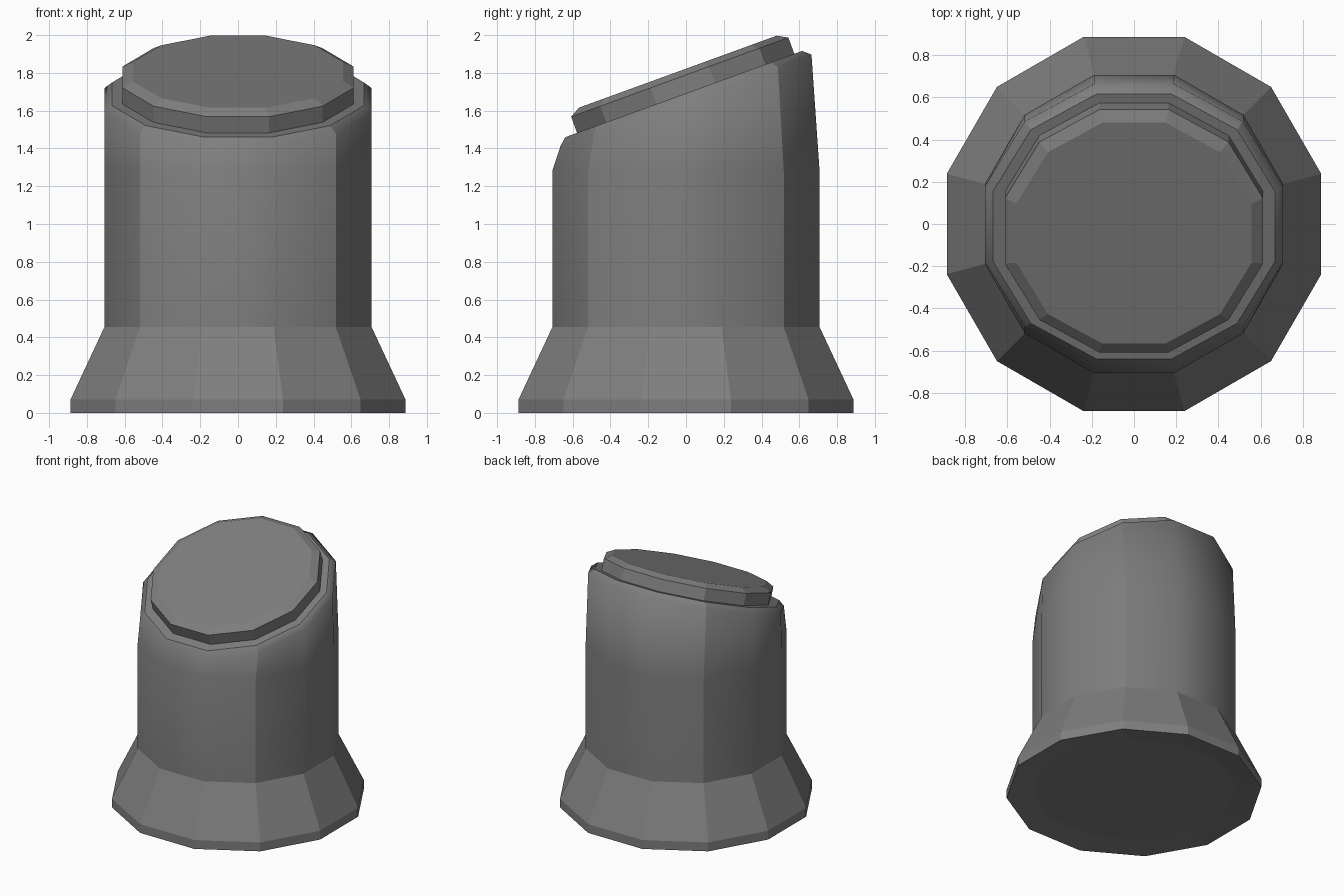
import bpy, bmesh
from math import radians, cos, sin, pi
from mathutils import Matrix, Vector

SIDES = 12
TILT = Matrix.Rotation(radians(20), 3, 'X')

old = bpy.data.objects.get("Cube")
if old:
    bpy.data.objects.remove(old, do_unlink=True)

grey = bpy.data.materials.new("dark_grey")
grey.use_nodes = True
color = (0.21, 0.21, 0.21, 1)
grey.diffuse_color = color
grey.node_tree.nodes["Principled BSDF"].inputs["Base Color"].default_value = color


def ring(bm, apothem, height, pivot=None):
    """Twelve-sided ring; with a pivot it is tilted about that height."""
    radius = apothem / cos(pi / SIDES)
    verts = []
    for k in range(SIDES):
        a = pi / SIDES + k * 2 * pi / SIDES
        p = Vector((radius * cos(a), radius * sin(a), height))
        if pivot is not None:
            p = TILT @ p + Vector((0, 0, pivot))
        verts.append(bm.verts.new(p))
    return verts


def loft(name, rings, smooth=False):
    """Bridge rings of (apothem, height, pivot) and close the last one."""
    bm = bmesh.new()
    loops = [ring(bm, *r) for r in rings]
    for low, high in zip(loops, loops[1:]):
        for k in range(SIDES):
            n = (k + 1) % SIDES
            bm.faces.new((low[k], low[n], high[n], high[k])).smooth = smooth
    bm.faces.new(loops[-1])
    # Diagonal corners stay crisp, the rest of the wall blends
    corners = {v for loop in loops for k, v in enumerate(loop) if k % 3 == 1}
    for e in bm.edges:
        diagonal = all(v in corners for v in e.verts)
        e.smooth = e.calc_face_angle(0) < radians(31) and not diagonal
    mesh = bpy.data.meshes.new(name)
    bm.to_mesh(mesh)
    bm.free()
    mesh.materials.append(grey)
    obj = bpy.data.objects.new(name, mesh)
    bpy.context.collection.objects.link(obj)


# Flared foot, from its top seam down to a slightly dished underside
loft("flared_base", [(0.707, 0.455), (0.887, 0.07), (0.887, 0), (0.707, 0.025)])
foot = bpy.data.objects["flared_base"].data
foot.flip_normals()

# Round column with a slanted, chamfered top
loft("column", [(0.707, 0.455), (0.707, 1.283),
                (0.707, 0, 1.655), (0.667, 0.035, 1.655)], smooth=True)

# Raised slanted cap with a chamfered edge
loft("slanted_cap", [(0.612, -0.002, 1.687), (0.612, 0.096, 1.687),
                     (0.557, 0.127, 1.687)])
